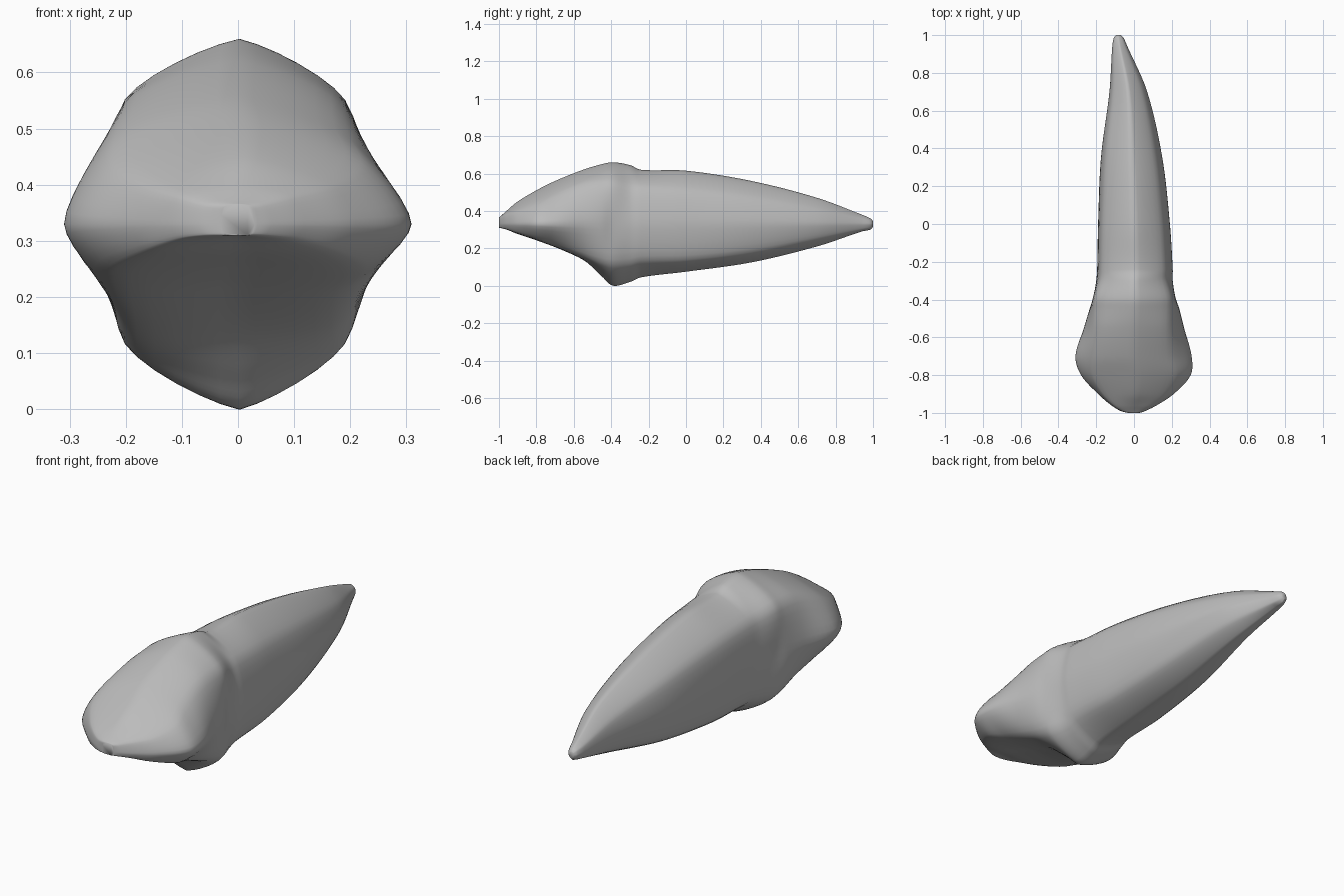
import bpy
import bmesh
from mathutils import Vector

default_cube = bpy.data.objects.get("Cube")
if default_cube:
    bpy.data.objects.remove(default_cube, do_unlink=True)

MID_HEIGHT = 0.33
RING_STEPS = 6
LENGTH_STEPS = 6
LEFT_NARROWING = 0.92

# Cross-sections from the biting edge to the root tip:
# y, right x, left x, shoulder width ratio, top, upper shoulder, lower shoulder, bottom
SECTIONS = [
    (-1, -.03, .03, .85, .365, .36, .312, .31),
    (-.99, -.07, .06, .86, .373, .365, .31, .31),
    (-.96, -.12, .12, .88, .4, .38, .303, .303),
    (-.9, -.19, .21, .86, .45, .4, .282, .28),
    (-.8, -.28, .3, .78, .51, .44, .25, .25),
    (-.7, -.31, .305, .7, .56, .49, .215, .215),
    (-.55, -.265, .265, .77, .62, .54, .16, .14),
    (-.45, -.235, .24, .86, .65, .55, .125, .05),
    (-.39, -.215, .22, .93, .66, .55, .115, 0),
    (-.3, -.2, .205, .87, .645, .53, .12, .02),
    (-.24, -.195, .205, .86, .62, .525, .135, .045),
    (0, -.19, .19, .85, .615, .51, .14, .075),
    (.35, -.175, .15, .82, .56, .47, .18, .125),
    (.7, -.13, .07, .8, .47, .41, .25, .21),
    (.94, -.115, -.035, .8, .38, .36, .3, .29),
    (.985, -.107, -.055, .75, .36, .35, .31, .3),
    (1, -.095, -.07, .7, .345, .34, .32, .315),
]


def smooth_curve(points, steps, looseness=1.0, end_lift=1.0):
    """Chord-length Hermite curve; end_lift scales the height slope at both ends."""
    times = [0.0]
    for a, b in zip(points, points[1:]):
        times.append(times[-1] + max((b - a).length, 1e-5))
    slopes = [(points[i + 1] - points[i - 1]) / (times[i + 1] - times[i - 1])
              for i in range(1, len(points) - 1)]
    first = (points[1] - points[0]) / times[1]
    last = (points[-1] - points[-2]) / (times[-1] - times[-2])
    slopes = [first * 1.5 - slopes[0] * 0.5] + slopes + [last * 1.5 - slopes[-1] * 0.5]
    slopes[0].z *= end_lift
    slopes[-1].z *= end_lift
    result = []
    for i in range(len(points) - 1):
        span = (times[i + 1] - times[i]) * looseness
        for k in range(steps):
            t = k / steps
            ease = t * t * (3 - 2 * t)
            result.append(points[i].lerp(points[i + 1], ease)
                          + slopes[i] * span * t * (1 - t) ** 2
                          - slopes[i + 1] * span * t * t * (1 - t))
    return result + [points[-1]]


def section_ring(section):
    """Closed ring made of two half outlines that meet at top and bottom."""
    y, right, left, ratio, top, upper, lower, bottom = section
    centre = (right + left) / 2
    halves = []
    for side, narrowing in ((left, LEFT_NARROWING), (right, 1)):
        shoulder = centre + (side - centre) * ratio * narrowing
        outline = [(centre, top), (shoulder, upper), (side, MID_HEIGHT),
                   (shoulder, lower), (centre, bottom)]
        points = [Vector((x, y, z)) for x, z in outline]
        halves.append(smooth_curve(points, RING_STEPS, 0.75, 0.6))
    return halves[0] + halves[1][-2:0:-1]


# Loft the crown and root as one continuous skin
rings = [section_ring(section) for section in SECTIONS]
columns = [smooth_curve(list(column), LENGTH_STEPS) for column in zip(*rings)]

bm = bmesh.new()
grid = [[bm.verts.new(point) for point in column] for column in columns]
for i, column in enumerate(grid):
    following = grid[(i + 1) % len(grid)]
    for j in range(len(column) - 1):
        bm.faces.new((column[j], column[j + 1], following[j + 1], following[j]))

# Close the biting edge and the root tip
bm.faces.new([column[0] for column in grid])
bm.faces.new([column[-1] for column in reversed(grid)])
bmesh.ops.recalc_face_normals(bm, faces=bm.faces)

mesh = bpy.data.meshes.new("tooth")
bm.to_mesh(mesh)
bm.free()
tooth = bpy.data.objects.new("tooth", mesh)
bpy.context.collection.objects.link(tooth)

# Plain grey surface
grey = bpy.data.materials.new("plain grey")
grey.use_nodes = True
colour = (0.5, 0.5, 0.5, 1)
grey.diffuse_color = colour
grey.node_tree.nodes["Principled BSDF"].inputs["Base Color"].default_value = colour
mesh.materials.append(grey)

# Soft shading
bpy.context.view_layer.objects.active = tooth
tooth.select_set(True)
bpy.ops.object.shade_smooth_by_angle(angle=1.3)
